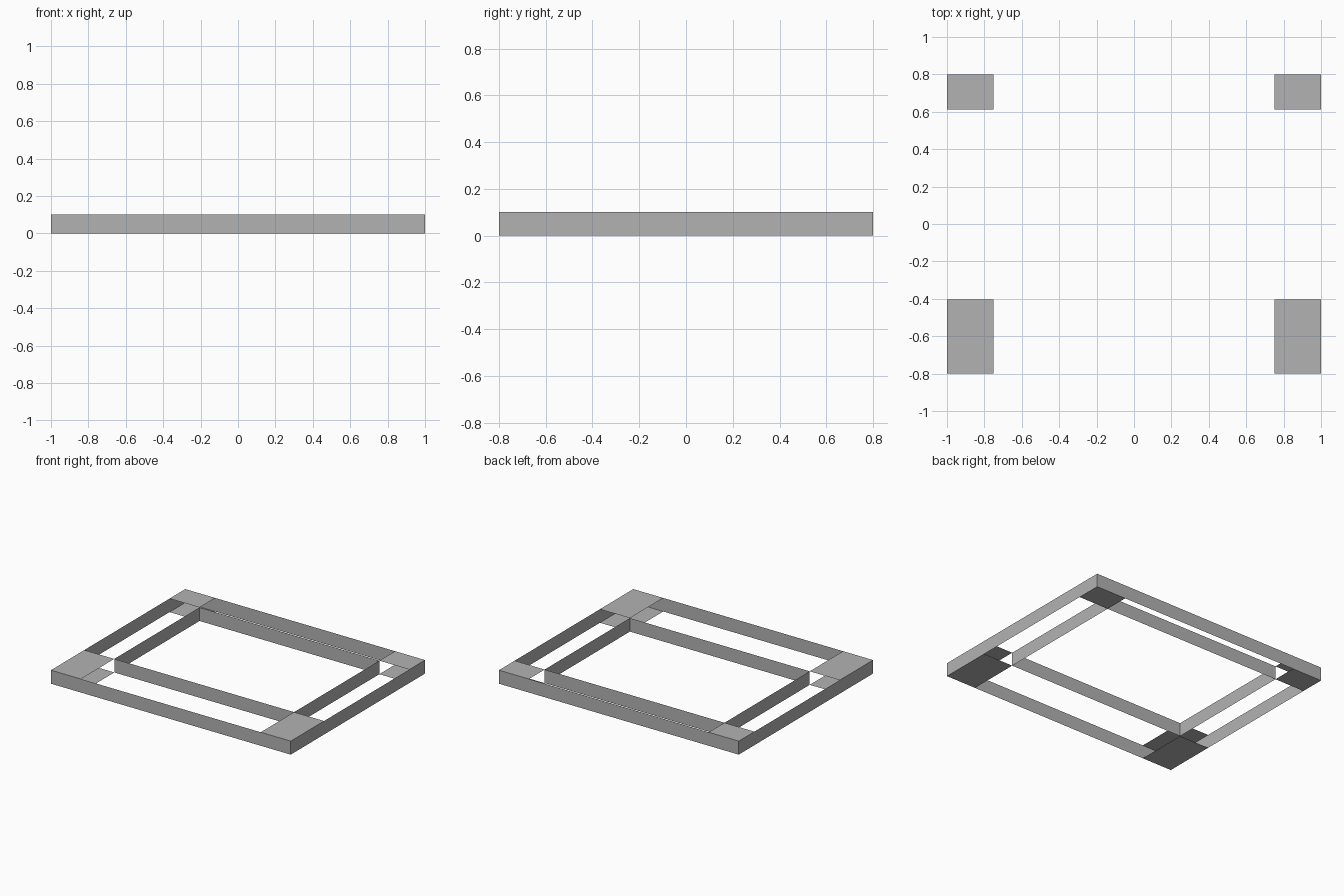
import bpy
import bmesh

cube = bpy.data.objects.get("Cube")
if cube:
    bpy.data.objects.remove(cube, do_unlink=True)

HEIGHT = 0.102
OUTER_X, OUTER_Y = 1.0, 0.8
INNER_X, INNER_FRONT, INNER_BACK = 0.75, -0.403, 0.613

# One plain grey for the whole frame
grey = bpy.data.materials.new("plain grey")
grey.use_nodes = True
colour = (0.45, 0.45, 0.45, 1)
grey.diffuse_color = colour
grey.node_tree.nodes["Principled BSDF"].inputs["Base Color"].default_value = colour


def add_object(name, bm):
    mesh = bpy.data.meshes.new(name)
    bm.to_mesh(mesh)
    bm.free()
    mesh.materials.append(grey)
    obj = bpy.data.objects.new(name, mesh)
    bpy.context.collection.objects.link(obj)


def rectangle(bm, x0, x1, y0, y1, z):
    corners = [(x0, y0), (x1, y0), (x1, y1), (x0, y1)]
    return bm.faces.new([bm.verts.new((x, y, z)) for x, y in corners])


def wall_ring(name, half_x, y0, y1, inward=False):
    """Open rectangular band of thin upright sheets."""
    bm = bmesh.new()
    base = rectangle(bm, -half_x, half_x, y0, y1, 0)
    edges = list(base.edges)
    new = bmesh.ops.extrude_edge_only(bm, edges=edges)["geom"]
    moved = [v for v in new if isinstance(v, bmesh.types.BMVert)]
    bmesh.ops.translate(bm, verts=moved, vec=(0, 0, HEIGHT))
    bmesh.ops.recalc_face_normals(bm, faces=bm.faces)
    bmesh.ops.delete(bm, geom=[base], context="FACES_ONLY")
    for face in bm.faces:
        centre = face.calc_center_median()
        centre.y -= (y0 + y1) / 2
        centre.z = 0
        if (face.normal.dot(centre) < 0) != inward:
            face.normal_flip()
    add_object(name, bm)


def corner_plates(name, z, facing_up):
    """Four flat sheets joining the two rings at the corners."""
    bm = bmesh.new()
    for x0, x1 in ((-OUTER_X, -INNER_X), (INNER_X, OUTER_X)):
        for y0, y1 in ((-OUTER_Y, INNER_FRONT), (INNER_BACK, OUTER_Y)):
            face = rectangle(bm, x0, x1, y0, y1, z)
            if not facing_up:
                face.normal_flip()
    add_object(name, bm)


# Upright walls around the outside and around the opening
wall_ring("outer_wall", OUTER_X, -OUTER_Y, OUTER_Y)
wall_ring("inner_wall", INNER_X, INNER_FRONT, INNER_BACK, inward=True)

# Corner sheets above and below
corner_plates("top_corner_plates", HEIGHT, True)
corner_plates("bottom_corner_plates", 0, False)
